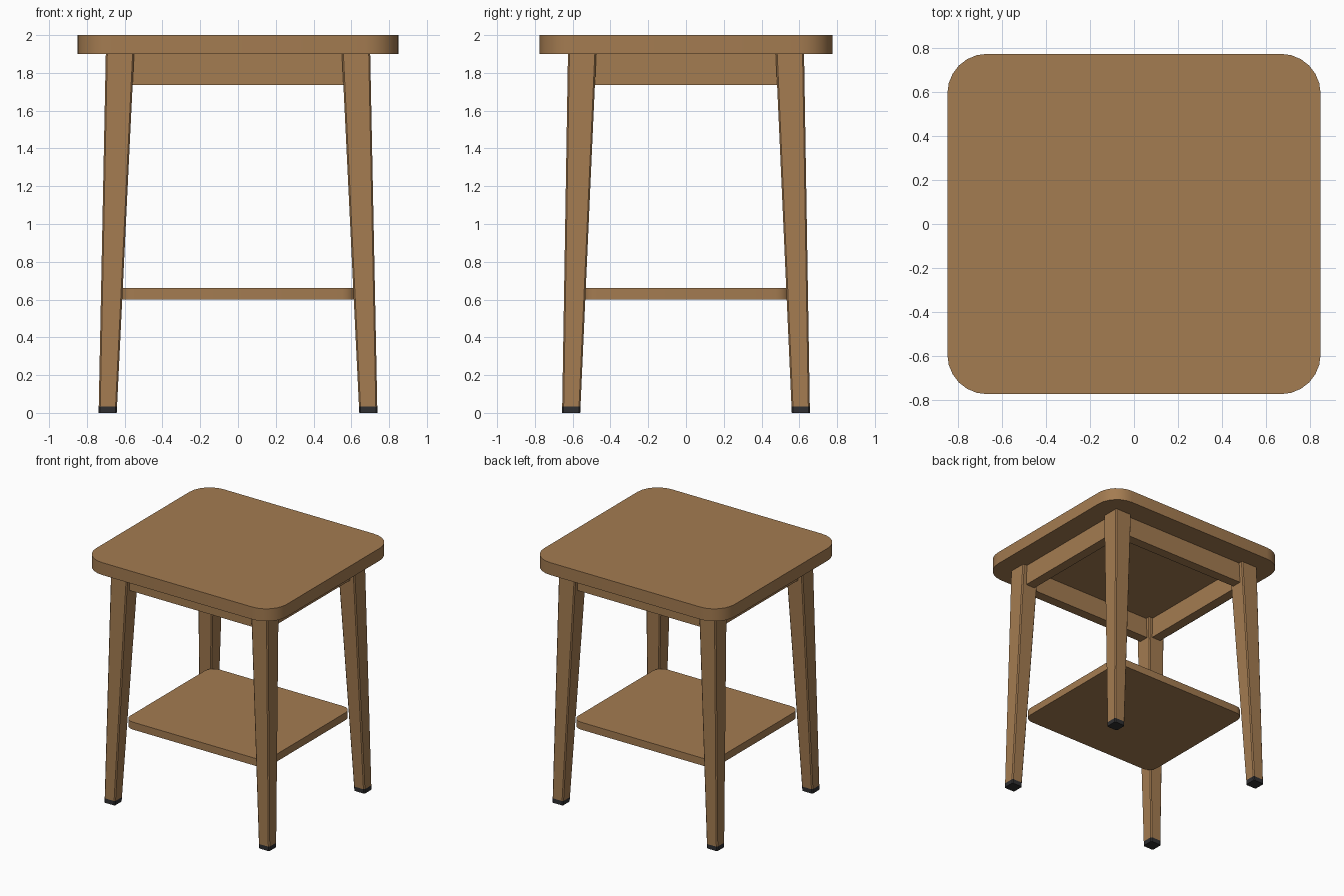
import bpy, bmesh, math

if "Cube" in bpy.data.objects:
    bpy.data.objects.remove(bpy.data.objects["Cube"])


def material(name, rgb):
    m = bpy.data.materials.new(name)
    m.diffuse_color = (*rgb, 1)
    m.use_nodes = True
    m.node_tree.nodes["Principled BSDF"].inputs["Base Color"].default_value = m.diffuse_color
    return m


WOOD = material("warm wood", (0.37, 0.20, 0.082))
RUBBER = material("dark rubber", (0.028, 0.028, 0.03))


def outline(hx, hy, r, seg):
    """Rounded rectangle, counter-clockwise."""
    pts = []
    for i, (sx, sy) in enumerate([(1, 1), (-1, 1), (-1, -1), (1, -1)]):
        for k in range(seg + 1):
            a = math.pi / 2 * (i + k / seg)
            pts.append((sx * (hx - r) + r * math.cos(a),
                        sy * (hy - r) + r * math.sin(a)))
    return pts


def loft(name, sections, mat, smooth=True):
    """Join (outline, centre x, centre y, z) sections into a closed solid."""
    bm = bmesh.new()
    rings = [[bm.verts.new((x + cx, y + cy, z)) for x, y in pts]
             for pts, cx, cy, z in sections]
    n = len(rings[0])
    for lo, hi in zip(rings, rings[1:]):
        for i in range(n):
            j = (i + 1) % n
            bm.faces.new((lo[i], lo[j], hi[j], hi[i]))
    bm.faces.new(rings[0][::-1])
    bm.faces.new(rings[-1])
    me = bpy.data.meshes.new(name)
    bm.to_mesh(me)
    bm.free()
    me.materials.append(mat)
    ob = bpy.data.objects.new(name, me)
    bpy.context.collection.objects.link(ob)
    if smooth:
        bpy.ops.object.select_all(action='DESELECT')
        bpy.context.view_layer.objects.active = ob
        ob.select_set(True)
        bpy.ops.object.shade_smooth_by_angle(angle=math.radians(35))
    return ob


def slab(name, hx, hy, r, z0, z1, seg):
    pts = outline(hx, hy, r, seg)
    return loft(name, [(pts, 0, 0, z0), (pts, 0, 0, z1)], WOOD)


def leg_section(z, sx, sy):
    """Cross-section of the splayed, tapered leg at height z."""
    t = z / 1.9
    h = 0.048 + 0.027 * t
    return (outline(h, h, 0.008, 1),
            sx * (0.69 - 0.065 * t), sy * (0.608 - 0.058 * t), z)


# Top and lower shelf
slab("table_top", 0.85, 0.775, 0.18, 1.9, 2.0, 6)
slab("lower_shelf", 0.63, 0.555, 0.08, 0.6, 0.66, 5)

# Legs with dark foot pads
for sx, side in ((-1, "left"), (1, "right")):
    for sy, end in ((-1, "front"), (1, "back")):
        loft(f"{end}_{side}_leg", [leg_section(0.035, sx, sy),
             leg_section(1.9, sx, sy)], WOOD, False)
        loft(f"{end}_{side}_foot_pad", [leg_section(0, sx, sy),
             leg_section(0.035, sx, sy)], RUBBER, False)


# Apron rails between the legs
def rail(name, cx, cy, hx, hy):
    pts = [(hx, hy), (-hx, hy), (-hx, -hy), (hx, -hy)]
    loft(name, [(pts, cx, cy, 1.735), (pts, cx, cy, 1.9)], WOOD, False)


for s, end, side in ((-1, "front", "left"), (1, "back", "right")):
    rail(f"{end}_apron", 0, s * 0.55, 0.57, 0.04)
    rail(f"{side}_apron", s * 0.625, 0, 0.04, 0.50)
